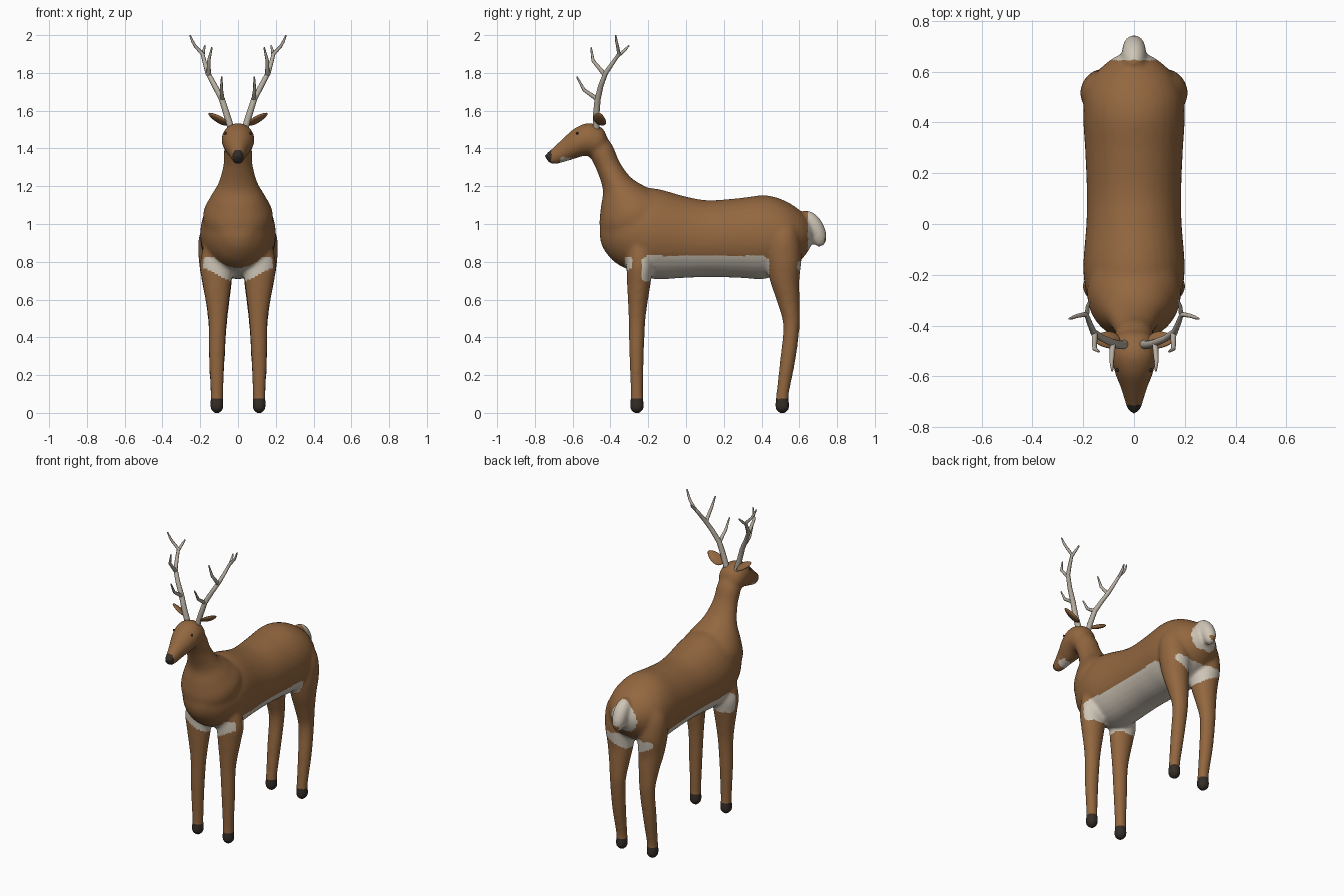
import bpy, bmesh, math
from mathutils import Vector, Matrix


def material(name, rgb):
    m = bpy.data.materials.new(name)
    m.diffuse_color = (*rgb, 1)
    return m


FUR = material("brown fur", (0.29, 0.135, 0.05))
PALE = material("pale fur", (0.62, 0.56, 0.47))
DARK = material("dark hoof", (0.035, 0.026, 0.02))
BONE = material("antler bone", (0.48, 0.43, 0.36))


def spline(rows, steps=5):
    """Catmull-Rom interpolation of section rows."""
    out = []
    for i in range(len(rows) - 1):
        p0, p1 = rows[max(i - 1, 0)], rows[i]
        p2, p3 = rows[i + 1], rows[min(i + 2, len(rows) - 1)]
        for k in range(steps):
            t = k / steps
            out.append([0.5 * (2 * b + (c - a) * t + (2 * a - 5 * b + 4 * c - d) * t * t
                               + (3 * b - a - 3 * c + d) * t ** 3)
                        for a, b, c, d in zip(p0, p1, p2, p3)])
    return out + [list(rows[-1])]


def loft(bm, rows, n=32):
    """Elliptical sections: centre x, first (y, z), opposite (y, z), half width."""
    rings = []
    for x, y1, z1, y2, z2, w in spline(rows):
        c = Vector((x, (y1 + y2) / 2, (z1 + z2) / 2))
        h = Vector((0, (y2 - y1) / 2, (z2 - z1) / 2))
        rings.append([bm.verts.new(c + h * math.cos(a) + Vector((w * math.sin(a), 0, 0)))
                      for a in (2 * math.pi * k / n for k in range(n))])
    for r, s in zip(rings, rings[1:]):
        for k in range(n):
            bm.faces.new((r[k], r[(k + 1) % n], s[(k + 1) % n], s[k]))
    bm.faces.new(rings[0])
    bm.faces.new(rings[-1])


def finish(bm, name, mats):
    bmesh.ops.recalc_face_normals(bm, faces=bm.faces)
    me = bpy.data.meshes.new(name)
    bm.to_mesh(me)
    bm.free()
    ob = bpy.data.objects.new(name, me)
    bpy.context.collection.objects.link(ob)
    for m in mats:
        me.materials.append(m)
    for p in me.polygons:
        p.use_smooth = True
    return ob


# ---- body: torso, neck, head, tail and legs fused into one skin
bm = bmesh.new()
torso = [(0, -.455, .92, -.455, .98, .03), (0, -.435, .865, -.435, 1.06, .08),
         (0, -.38, .80, -.38, 1.12, .14), (0, -.30, .755, -.30, 1.16, .18),
         (0, -.18, .71, -.18, 1.19, .20), (0, 0, .715, 0, 1.145, .188),
         (0, .12, .72, .12, 1.126, .186), (0, .28, .715, .28, 1.137, .192),
         (0, .42, .71, .42, 1.152, .20), (0, .52, .75, .52, 1.125, .19),
         (0, .60, .80, .60, 1.075, .145), (0, .655, .87, .655, 1.015, .08),
         (0, .675, .93, .675, .96, .03)]
neck = [(0, -.40, .86, -.05, 1.0, .17), (0, -.455, .97, -.10, 1.13, .185),
        (0, -.452, 1.08, -.20, 1.19, .148), (0, -.44, 1.18, -.29, 1.245, .105),
        (0, -.475, 1.29, -.352, 1.33, .078), (0, -.51, 1.36, -.385, 1.41, .075),
        (0, -.53, 1.42, -.42, 1.46, .06)]
head = [(0, -.425, 1.40, -.415, 1.45, .04), (0, -.47, 1.36, -.44, 1.505, .078),
        (0, -.54, 1.36, -.51, 1.535, .087), (0, -.59, 1.345, -.585, 1.51, .075),
        (0, -.63, 1.333, -.655, 1.45, .053), (0, -.68, 1.318, -.715, 1.395, .036),
        (0, -.715, 1.318, -.742, 1.373, .026), (0, -.735, 1.335, -.75, 1.36, .012)]
tail = [(0, .60, 1.02, .63, 1.075, .03), (0, .63, .98, .675, 1.06, .045),
        (0, .66, .93, .715, 1.02, .047), (0, .675, .90, .742, .96, .04),
        (0, .69, .882, .742, .91, .026), (0, .705, .878, .73, .885, .01)]
for part in (torso, neck, head, tail):
    loft(bm, part)
front_leg = [(.112, -.275, -.003, -.245, -.003, .015), (.112, -.297, .02, -.223, .02, .034),
             (.112, -.298, .05, -.222, .05, .036), (.112, -.293, .10, -.227, .10, .034),
             (.112, -.30, .30, -.223, .30, .042), (.108, -.304, .50, -.214, .50, .05),
             (.112, -.312, .68, -.188, .68, .075), (.115, -.315, .78, -.175, .78, .087),
             (.11, -.31, .90, -.18, .90, .07)]
hind_leg = [(.112, .495, -.003, .525, -.003, .015), (.112, .473, .02, .547, .02, .034),
            (.112, .472, .05, .548, .05, .036), (.112, .478, .10, .545, .10, .034),
            (.112, .498, .28, .58, .28, .042), (.108, .515, .46, .602, .46, .049),
            (.108, .485, .58, .602, .58, .062), (.112, .445, .70, .60, .70, .08),
            (.118, .425, .82, .612, .82, .091), (.115, .43, .94, .60, .94, .09),
            (.09, .46, 1.04, .58, 1.04, .06)]
for side in (1, -1):
    for leg in (front_leg, hind_leg):
        loft(bm, [(side * r[0], *r[1:]) for r in leg])
body = finish(bm, "deer_body", [FUR, PALE, DARK])
bpy.context.view_layer.objects.active = body
body.select_set(True)
fuse = body.modifiers.new("fuse", 'REMESH')
fuse.mode, fuse.voxel_size, fuse.use_smooth_shade = 'VOXEL', 0.01, True
relax = body.modifiers.new("relax", 'SMOOTH')
relax.factor, relax.iterations = 0.5, 12
for mod in ("fuse", "relax"):
    bpy.ops.object.modifier_apply(modifier=mod)


def coat(c):
    """Coat zone of a face centre: 0 fur, 1 pale, 2 dark."""
    x, y, z = abs(c.x), c.y, c.z
    if z < .075 or y < -.713:                                  # hooves and nose
        return 2
    if -.668 < y < -.61 and z < 1.355 and z > 1.2:             # chin
        return 1
    if y > .645 and z > .865:                                  # rump patch and tail
        return 0 if y > .731 and z < .925 and x < .025 else 1
    if -.235 < y < .44 and .70 < z < .832:                     # belly
        corner = max(0, .03 - (y + .235), .03 - (.44 - y))
        return 1 if z < .832 - corner * .6 else 0
    slope = .675 + .52 * x
    if -.325 < y <= -.235 and slope < z < .825:                # between front legs
        return 0 if x > .13 and y > -.285 else 1
    if y >= .44 and slope < z < .80 and x < .17:               # between hind legs
        return 1 if y > .56 or x < .10 else 0
    return 0


for p in body.data.polygons:
    p.material_index = coat(p.center)
    p.use_smooth = True

# ---- ears and eyes
for side, tag in ((1, "left"), (-1, "right")):
    bm = bmesh.new()
    bmesh.ops.create_uvsphere(bm, u_segments=20, v_segments=12, radius=1)
    for v in bm.verts:                                         # leaf shape, pointed outward
        v.co.y *= 1 - .25 * v.co.x
    bm.transform(Matrix.Translation((side * .105, -.457, 1.556))
                 @ Matrix.Rotation(side * -math.radians(30), 4, 'Y')
                 @ Matrix.Rotation(math.radians(-25), 4, 'X')
                 @ Matrix.Diagonal((side * .06, .036, .012, 1)))
    finish(bm, tag + "_ear", [FUR])
    bm = bmesh.new()
    bmesh.ops.create_uvsphere(bm, u_segments=10, v_segments=6, radius=.007,
                              matrix=Matrix.Translation((side * .066, -.575, 1.48)))
    finish(bm, tag + "_eye", [DARK])

# ---- antlers: main beam and three tines, (x, y, z, radius)
BEAM = [(.035, -.475, 1.50, .018), (.06, -.475, 1.58, .017), (.085, -.468, 1.66, .016),
        (.125, -.45, 1.735, .014), (.16, -.425, 1.80, .013), (.175, -.39, 1.85, .011),
        (.188, -.355, 1.90, .010), (.225, -.362, 1.94, .008), (.24, -.368, 1.965, .007),
        (.255, -.373, 2.0, .004)]
TINES = [[(.083, -.468, 1.66, .012), (.088, -.54, 1.71, .009), (.086, -.578, 1.78, .004)],
         [(.155, -.43, 1.79, .012), (.155, -.492, 1.865, .009), (.138, -.503, 1.935, .004)],
         [(.186, -.36, 1.89, .009), (.182, -.325, 1.92, .008), (.175, -.302, 1.945, .004)]]


def antler(name, side):
    cu = bpy.data.curves.new(name, 'CURVE')
    cu.dimensions, cu.bevel_depth, cu.bevel_resolution = '3D', 1, 2
    cu.use_fill_caps = True
    for pts in [BEAM] + TINES:
        sp = cu.splines.new('POLY')
        sp.points.add(len(pts) - 1)
        for q, (x, y, z, r) in zip(sp.points, pts):
            q.co, q.radius = (side * x, y, z, 1), r
    cu.materials.append(BONE)
    ob = bpy.data.objects.new(name, cu)
    bpy.context.collection.objects.link(ob)
    bpy.ops.object.select_all(action='DESELECT')
    ob.select_set(True)
    bpy.context.view_layer.objects.active = ob
    bpy.ops.object.convert(target='MESH')
    bpy.ops.object.shade_smooth_by_angle(angle=math.radians(50))


antler("left_antler", 1)
antler("right_antler", -1)
